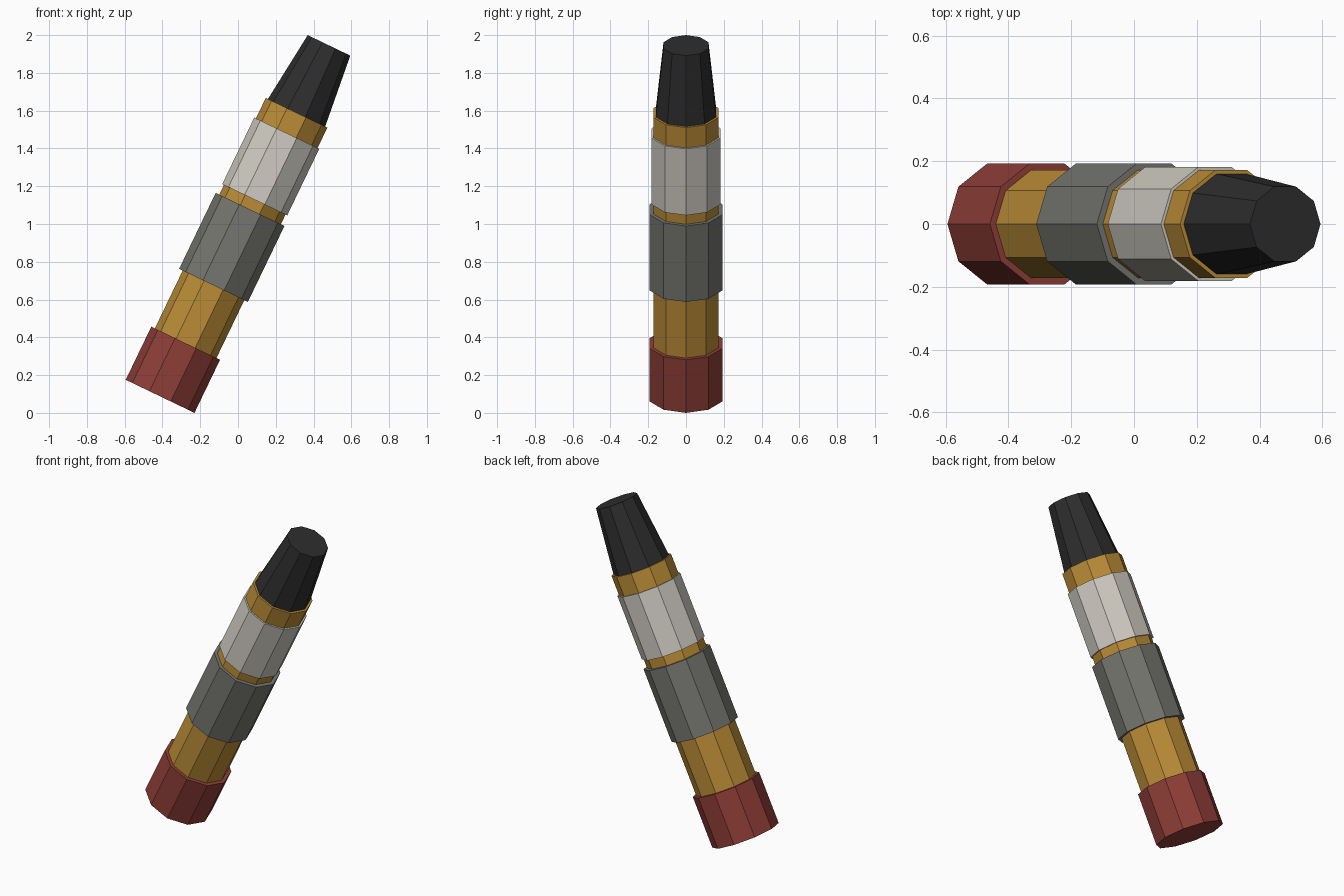
import bpy
from math import radians, sin, cos
from mathutils import Matrix, Vector

cube = bpy.data.objects.get("Cube")
if cube:
    bpy.data.objects.remove(cube, do_unlink=True)

SIDES = 10
TILT = radians(25.7)
LENGTH = 2.062
BASE_R, TIP_R = 0.202, 0.125


def material(name, rgb):
    mat = bpy.data.materials.new(name)
    mat.use_nodes = True
    color = (*rgb, 1.0)
    mat.diffuse_color = color
    mat.node_tree.nodes["Principled BSDF"].inputs["Base Color"].default_value = color
    return mat


gold = material("gold", (0.50, 0.265, 0.038))
red = material("dark red", (0.275, 0.048, 0.039))
grey = material("warm grey", (0.177, 0.18, 0.16))
ivory = material("ivory", (0.63, 0.60, 0.54))
black = material("black", (0.027, 0.027, 0.027))

# Leaning axis, centred in x and resting on its lowest corner
span = LENGTH * sin(TILT) + (BASE_R + TIP_R) * cos(TILT)
foot = Vector((BASE_R * cos(TILT) - span / 2, 0, BASE_R * sin(TILT)))
lean = Matrix.Translation(foot) @ Matrix.Rotation(TILT, 4, "Y")


def section(name, start, end, r_start, r_end, mat):
    """Flat-sided section between two stations along the leaning axis."""
    bpy.ops.mesh.primitive_cone_add(vertices=SIDES, radius1=r_start,
                                    radius2=r_end, depth=end - start)
    obj = bpy.context.object
    obj.name = name
    # Turn a corner to face along x, then place on the axis
    turn = Matrix.Rotation(radians(90), 4, "Z")
    obj.data.transform(Matrix.Translation((0, 0, (start + end) / 2)) @ turn)
    obj.matrix_world = lean
    obj.data.materials.append(mat)
    return obj


# Inner tube, running through the sleeves
section("inner_tube", 0.02, 1.666, 0.181, 0.181, gold)
# Sleeves and end cap
section("base_cap", 0.0, 0.312, BASE_R, BASE_R, red)
section("lower_sleeve", 0.652, 1.098, BASE_R, BASE_R, grey)
section("upper_sleeve", 1.155, 1.546, 0.191, 0.191, ivory)
# Tapered tip
section("tapered_tip", 1.64, LENGTH, 0.171, TIP_R, black)
